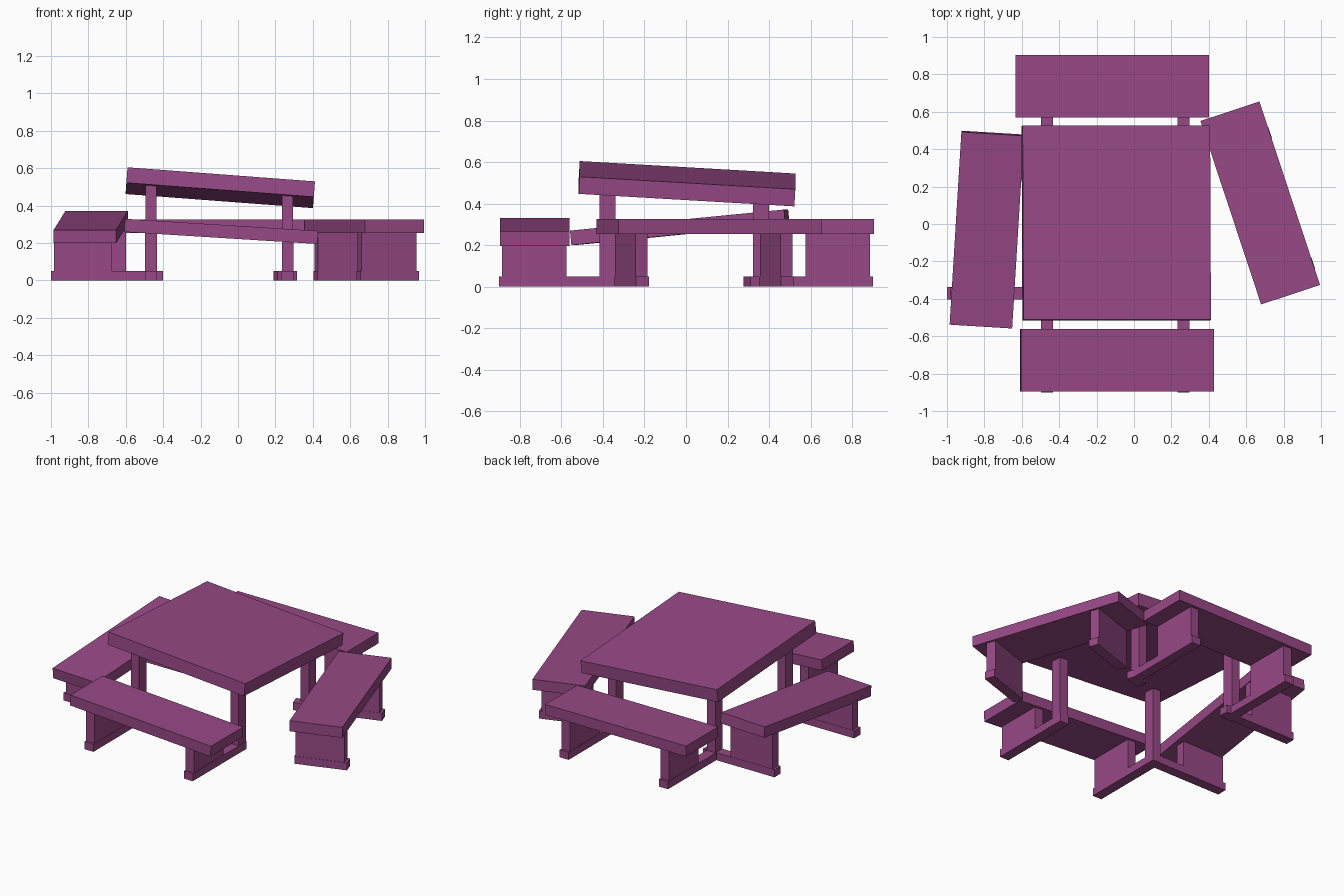
import bpy
from math import cos, sin, pi, radians
from mathutils import Matrix, Euler, Vector

cube = bpy.data.objects.get("Cube")
if cube:
    bpy.data.objects.remove(cube, do_unlink=True)

# Single painted finish
paint = bpy.data.materials.new("purple_paint")
paint.use_nodes = True
PURPLE = (0.31, 0.066, 0.24, 1)
paint.diffuse_color = PURPLE
paint.node_tree.nodes["Principled BSDF"].inputs["Base Color"].default_value = PURPLE


def beam(name, center, size, rot=(0, 0, 0)):
    """Add a rectangular board with real dimensions."""
    bpy.ops.mesh.primitive_cube_add(size=1)
    ob = bpy.context.object
    ob.name = ob.data.name = name
    ob.data.transform(Matrix.Diagonal((*size, 1)))
    ob.matrix_world = Matrix.Translation(center) @ Euler(rot).to_matrix().to_4x4()
    ob.data.materials.append(paint)
    return ob


FOOT_W, FOOT_H, PANEL_W = 0.066, 0.05, 0.062


def support(name, outer, angle, top, length=0.565):
    """Foot runner with an upright panel; angle points outward from the table."""
    out = Vector((cos(angle), sin(angle)))

    def piece(part, start, end, low, high, width):
        mid = Vector(outer) - out * (start + end) / 2
        beam(name + part, (mid.x, mid.y, (low + high) / 2),
             (end - start, width, high - low), (0, 0, angle))

    piece("_foot", 0, length, 0, FOOT_H, FOOT_W)
    piece("_panel", 0.015, 0.325, FOOT_H, top, PANEL_W)


LEG_X = (-0.465, 0.265)
LEG_Y = (-0.378, 0.36)

# Tilted table top
beam("table_top", (-0.095, 0.005, 0.496), (1.005, 1.04, 0.083), (-0.058, 0.075, 0))

# Four table legs, reaching just into the top
for side, x in zip(("right", "left"), LEG_X):
    for end, y in zip(("front", "back"), LEG_Y):
        height = 0.49 - 0.075 * (x + 0.095) - 0.058 * y
        beam(f"{end}_{side}_leg", (x, y, height / 2), (0.06, 0.077, height))

# Front bench, sagging toward its left end
beam("front_bench_seat", (-0.09, -0.728, 0.2625), (1.035, 0.335, 0.07), (0, 0.0625, 0))
for side, x, top in zip(("right", "left"), LEG_X, (0.26, 0.215)):
    support(f"front_bench_{side}", (x, -0.9), -pi / 2, top)

# Level back bench
beam("back_bench_seat", (-0.117, 0.737, 0.29), (1.035, 0.335, 0.07))
for side, x in zip(("right", "left"), LEG_X):
    support(f"back_bench_{side}", (x, 0.9), pi / 2, 0.265)

# Right bench, sloping down to the front
beam("right_bench_seat", (-0.787, -0.03, 0.286), (0.335, 1.037, 0.07), (0.098, 0, -0.061))
support("right_bench_front", (-1, -0.37), pi, 0.225)
support("right_bench_back", (-0.925, 0.36), pi, 0.295, 0.525)

# Left bench, broken away and swung around
swing = radians(18.3)
center = Vector((0.675, 0.1125))
beam("left_bench_seat", (center.x, center.y, 0.29), (0.332, 1.033, 0.07), (0, 0, swing))
for end, along in (("front", -0.395), ("back", 0.34)):
    outer = center + Matrix.Rotation(swing, 2) @ Vector((0.168, along))
    support(f"left_bench_{end}", outer, swing, 0.265, 0.33)

# Snapped runner stub left at the back leg
beam("broken_runner_stub", (0.252, 0.325, FOOT_H / 2), (0.11, FOOT_W, FOOT_H), (0, 0, swing))
